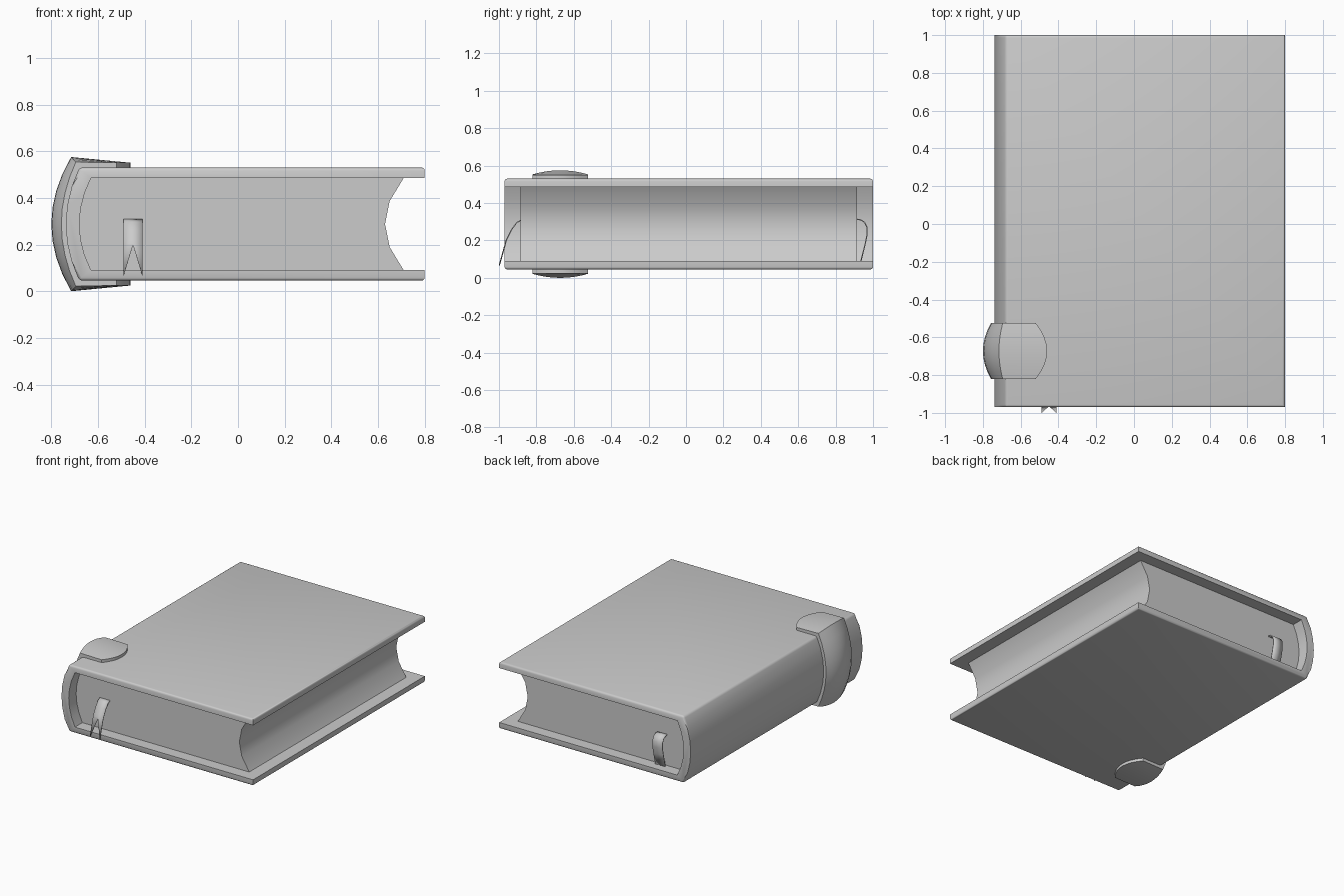
import bpy, bmesh

if "Cube" in bpy.data.objects:
    bpy.data.objects.remove(bpy.data.objects["Cube"])

ZC = 0.2875  # mid height of the book


def make(name, rings, closed=True):
    """Loft equal-length point rings into a capped solid."""
    bm = bmesh.new()
    rows = [[bm.verts.new(p) for p in r] for r in rings]
    n = len(rows[0])
    for a, b in zip(rows, rows[1:]):
        for i in range(n):
            j = (i + 1) % n
            bm.faces.new((a[i], a[j], b[j], b[i]))
    bm.faces.new(rows[0])
    bm.faces.new(rows[-1][::-1])
    return bm


def finish(name, bm):
    bmesh.ops.recalc_face_normals(bm, faces=bm.faces[:])
    me = bpy.data.meshes.new(name)
    bm.to_mesh(me)
    bm.free()
    ob = bpy.data.objects.new(name, me)
    bpy.context.collection.objects.link(ob)
    bpy.ops.object.select_all(action='DESELECT')
    ob.select_set(True)
    bpy.context.view_layer.objects.active = ob
    bpy.ops.object.shade_smooth_by_angle(angle=0.6)
    return ob


def arc(x_mid, x_end, half, n):
    """Shallow curve from top to bottom, as (x, z) points."""
    ts = [1 - 2 * i / n for i in range(n + 1)]
    return [(x_mid + (x_end - x_mid) * t * t, ZC + half * t) for t in ts]


def prism(name, profile, y0, y1):
    return make(name, [[(x, y, z) for x, z in profile] for y in (y0, y1)])


# Cover: C-shaped board with rounded spine
H, HI = 0.2425, 0.1975
outer = [(0.8, ZC + H)] + arc(-0.738, -0.68, H, 6) + [(0.8, ZC - H)]
inner = [(0.8, ZC - HI)] + arc(-0.68, -0.63, HI, 6)[::-1] + [(0.8, ZC + HI)]
bm = prism("cover", outer + inner, -0.97, 1.0)
bm.verts.ensure_lookup_table()
count, no = len(outer + inner), len(outer)
rim = []
for e in bm.edges:
    a, b = (v.index for v in e.verts)
    bm.verts.index_update()
    a, b = (v.index for v in e.verts)
    pa, pb = a % count, b % count
    if pa < no and pb < no and (pa != pb or pa in (0, 1, no - 2, no - 1)):
        rim.append(e)
bmesh.ops.bevel(bm, geom=rim, offset=0.014, segments=3, profile=0.5,
                affect='EDGES', clamp_overlap=True)
finish("cover", bm)

# Page block with hollow fore-edge
pages = arc(0.63, 0.71, HI, 4) + arc(-0.68, -0.63, HI, 6)[::-1]
finish("pages", prism("pages", pages, -0.885, 0.915))

# Spine clasp: bulged band wrapping the spine
rings = []
for k in range(9):
    u = -1 + k / 4
    b = 1 - u * u
    y = -0.6725 + 0.1475 * u
    tip = -0.52 + 0.06 * b
    hc = 0.266 + 0.0215 * b
    band = ([(tip, ZC + 0.263)] + arc(-0.757 - 0.043 * b, -0.695 - 0.02 * b, hc, 8)
            + [(tip, ZC - 0.263), (tip, ZC - 0.24)]
            + arc(-0.73, -0.67, 0.24, 8)[::-1] + [(tip, ZC + 0.24)])
    rings.append([(x, y, z) for x, z in band])
finish("spine_clasp", make("spine_clasp", rings))


# Ribbon bookmark: thin strip following a (y, z) path
def ribbon(name, path, notch=None):
    bm = bmesh.new()
    xs = (-0.49, -0.45, -0.41)
    rows = [[bm.verts.new((x, y, z)) for x in xs] for y, z in path]
    if notch:
        rows[-1][1].co.yz = notch
    for a, b in zip(rows, rows[1:]):
        for i in (0, 1):
            bm.faces.new((a[i], a[i + 1], b[i + 1], b[i]))
    ob = finish(name, bm)
    mod = ob.modifiers.new("thickness", 'SOLIDIFY')
    mod.thickness = 0.006
    mod.offset = 0


ribbon("ribbon_front", [(-0.88, 0.31), (-0.905, 0.295), (-0.93, 0.262),
                        (-0.952, 0.22), (-0.96, 0.203), (-0.998, 0.067)],
       notch=(-0.962, 0.198))
ribbon("ribbon_back", [(0.91, 0.314), (0.935, 0.31), (0.955, 0.297), (0.968, 0.27),
                       (0.968, 0.23), (0.958, 0.18), (0.935, 0.088)])
